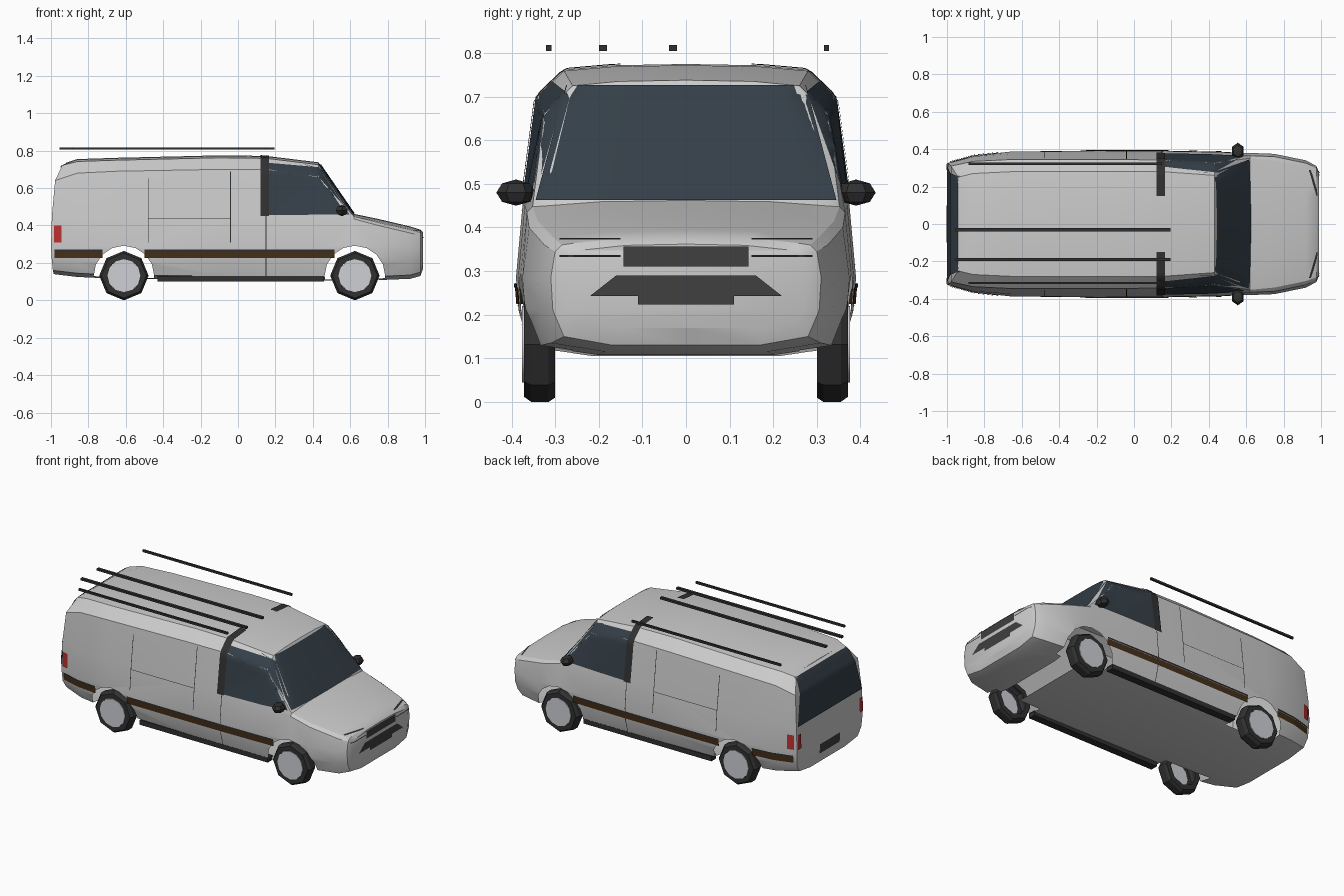
import bpy, bmesh, math
from mathutils import Vector, Matrix
from mathutils.bvhtree import BVHTree

if "Cube" in bpy.data.objects:
    bpy.data.objects.remove(bpy.data.objects["Cube"])


def colour(name, rgb):
    m = bpy.data.materials.new(name)
    m.diffuse_color = (*rgb, 1)
    m.use_nodes = True
    m.node_tree.nodes["Principled BSDF"].inputs["Base Color"].default_value = m.diffuse_color
    return m


GLASS = colour("glass", (0.035, 0.05, 0.065))
BLACK = colour("black_trim", (0.03, 0.03, 0.03))
TRIM = colour("dark_trim", (0.05, 0.05, 0.05))
BROWN = colour("brown", (0.06, 0.03, 0.01))
RED = colour("red", (0.5, 0.03, 0.03))
HUB = colour("hub_silver", (0.62, 0.63, 0.66))


def add(name, bm, mat=None, angle=35):
    me = bpy.data.meshes.new(name)
    bm.to_mesh(me)
    bm.free()
    ob = bpy.data.objects.new(name, me)
    bpy.context.collection.objects.link(ob)
    if mat:
        me.materials.append(mat)
    if angle:
        bpy.ops.object.select_all(action='DESELECT')
        ob.select_set(True)
        bpy.context.view_layer.objects.active = ob
        bpy.ops.object.shade_smooth_by_angle(angle=math.radians(angle))
    return ob


# Body: lofted cross-sections from tail to nose
# x, z bottom, w bottom, w max, w belt, z belt, w shoulder, z shoulder, w roof, z roof
STATIONS = [
    (-1.0, .14, .29, .325, .325, .45, .31, .64, .25, .735),
    (-.86, .125, .33, .365, .36, .45, .335, .68, .27, .755),
    (-.65, .115, .355, .388, .375, .45, .345, .69, .28, .762),
    (-.1, .11, .36, .39, .375, .45, .345, .70, .28, .775),
    (.15, .108, .36, .39, .375, .45, .342, .70, .28, .772),
    (.43, .106, .36, .385, .37, .45, .325, .66, .26, .738),
    (.62, .105, .355, .38, .365, .435, .352, .448, .33, .462),
    (.75, .108, .34, .375, .36, .40, .34, .415, .29, .435),
    (.92, .115, .31, .34, .325, .36, .305, .378, .27, .395),
    (.975, .13, .28, .31, .30, .345, .285, .36, .25, .378),
    (.99, .17, .25, .275, .27, .33, .26, .345, .23, .362)]
TAIL_X = [-.985, -.985, -.99, -.995, -1.0, -.995, -.978, -.94, -.92, -.92]


def half_section(s):
    x, zb, wb, wm, wk, zk, ws, zs, wt, zt = s
    return [(0, zb), (wb * .6, zb), (wb, zb + .02), (wm * .985, .21), (wm, .285),
            (wk, zk), (ws, zs), (wt, zt - .013), (wt * .6, zt - .003), (0, zt)]


bm = bmesh.new()
rings = []
for k, s in enumerate(STATIONS):
    h = half_section(s)
    xs = TAIL_X if k == 0 else [s[0]] * len(h)
    right = [bm.verts.new((x, -y, z)) for x, (y, z) in zip(xs, h)]
    left = [bm.verts.new((x, y, z)) for x, (y, z) in list(zip(xs, h))[1:-1]]
    rings.append(right + left[::-1])
n = len(rings[0])
for a, b in zip(rings, rings[1:]):
    for i in range(n):
        bm.faces.new((a[i], a[(i + 1) % n], b[(i + 1) % n], b[i]))
for r in (rings[0], rings[-1]):
    bm.faces.new((r[0], r[1], r[-1]))
    for i in range(1, 8):
        bm.faces.new((r[i], r[i + 1], r[n - i - 1], r[n - i]))
    bm.faces.new((r[8], r[9], r[10]))
bmesh.ops.recalc_face_normals(bm, faces=bm.faces)
tree = BVHTree.FromBMesh(bm)
body = add("body", bm, angle=None)

# Wheel arches: cut, then open the shell
WHEELS_X, AXLE_Z, ARCH = (-.61, .625), .13, .162
bm = bmesh.new()
for wx in WHEELS_X:
    for sy in (-1, 1):
        bmesh.ops.create_cone(bm, cap_ends=True, segments=16, radius1=ARCH, radius2=ARCH, depth=.2,
                              matrix=Matrix.Translation((wx, sy * .36, AXLE_Z)) @ Matrix.Rotation(math.pi / 2, 4, 'X'))
cutter = add("arch_cutter", bm, angle=None)
cutter.hide_render = True
mod = body.modifiers.new("arches", 'BOOLEAN')
mod.operation, mod.solver, mod.object = 'DIFFERENCE', 'EXACT', cutter
dg = bpy.context.evaluated_depsgraph_get()
bm = bmesh.new()
bm.from_object(body, dg)
inside = [f for f in bm.faces if any(all(math.hypot(v.co.x - wx, v.co.z - AXLE_Z) < ARCH + .001 for v in f.verts)
                                     for wx in WHEELS_X)]
bmesh.ops.delete(bm, geom=inside, context='FACES')
bpy.data.objects.remove(body)
bpy.data.objects.remove(cutter)
add("body", bm, angle=30)

# Panels: grids projected on the body along an axis
VIEWS = {
    "left": (lambda u, v: Vector((u, 2, v)), Vector((0, -1, 0))),
    "right": (lambda u, v: Vector((u, -2, v)), Vector((0, 1, 0))),
    "front": (lambda u, v: Vector((2, u, v)), Vector((-1, 0, 0))),
    "rear": (lambda u, v: Vector((-2, u, v)), Vector((1, 0, 0))),
    "top": (lambda u, v: Vector((u, v, 2)), Vector((0, 0, -1)))}


def panel(name, view, quad, mat, nu=12, nv=8, lift=.004):
    start, d = VIEWS[view]
    a, b, c, e = [Vector(p) for p in quad]
    bm = bmesh.new()
    grid = []
    for j in range(nv + 1):
        row = []
        for i in range(nu + 1):
            p = a.lerp(b, i / nu).lerp(e.lerp(c, i / nu), j / nv)
            hit = tree.ray_cast(start(*p), d)[0]
            row.append(bm.verts.new(hit - d * lift) if hit else None)
        grid.append(row)
    for j in range(nv):
        for i in range(nu):
            q = (grid[j][i], grid[j][i + 1], grid[j + 1][i + 1], grid[j + 1][i])
            if all(q):
                bm.faces.new(q)
    bmesh.ops.recalc_face_normals(bm, faces=bm.faces)
    if sum((f.normal.dot(d) for f in bm.faces)) > 0:
        bmesh.ops.reverse_faces(bm, faces=bm.faces)
    return add(name, bm, mat)


def rect(u0, u1, v0, v1):
    return [(u0, v0), (u1, v0), (u1, v1), (u0, v1)]


# Glass, grille and tail fittings
panel("windscreen", "front", [(-.345, .463), (.345, .463), (.275, .727), (-.275, .727)], GLASS, 20, 12, .006)
panel("rear_window", "rear", [(-.318, .45), (.318, .45), (.255, .724), (-.255, .724)], GLASS, 16, 16, .006)
panel("grille", "front", rect(-.143, .143, .31, .356), TRIM)
panel("air_intake", "front", [(-.22, .243), (.22, .243), (.16, .29), (-.16, .29)], TRIM)
panel("lower_intake", "front", rect(-.11, .11, .223, .245), TRIM)
panel("rear_plate", "rear", rect(-.1, .1, .2, .26), TRIM)

for side, sy in (("left", 1), ("right", -1)):
    # Side glass and pillar
    panel(side + "_window", side, [(.165, .455), (.595, .46), (.43, .712), (.165, .735)], GLASS, 16, 12)
    panel(side + "_pillar", side, rect(.12, .167, .45, .735), BLACK, 3, 12, .006)
    panel(side + "_pillar_top", "top", rect(.12, .165, sy * .15, sy * .335), BLACK, 3, 12, .006)
    # Stripe sections between the arches
    for i, (x0, x1) in enumerate(((-.98, -.725), (-.5, .515))):
        panel(f"{side}_stripe_{i}", side, rect(x0, x1, .225, .262), BROWN, 20, 2)
        panel(f"{side}_stripe_edge_{i}", side, rect(x0, x1, .262, .272), BLACK, 20, 1, .006)
    # Door seams
    for i, r in enumerate(((-.482, -.478, .31, .65), (-.042, -.038, .31, .69),
                           (-.48, -.04, .438, .441), (.148, .152, .13, .45))):
        panel(f"{side}_seam_{i}", side, rect(*r), BLACK, 8, 8, .002)
    # Lamps
    panel(side + "_tail_lamp", side, rect(-.985, -.945, .31, .40), RED, 4, 4, .006)
    panel(side + "_tail_lamp_rear", "rear", rect(sy * .29, sy * .322, .31, .40), RED, 4, 4, .006)
    panel(side + "_lamp_line_low", "front", rect(sy * .15, sy * .29, .332, .337), BLACK, 8, 1)
    panel(side + "_lamp_line_top", "front", rect(sy * .15, sy * .29, .372, .376), BLACK, 8, 1)
    # Door mirror
    bm = bmesh.new()
    bmesh.ops.create_uvsphere(bm, u_segments=6, v_segments=4, radius=1,
                              matrix=Matrix.Translation((.555, sy * .39, .48)) @ Matrix.Diagonal((.036, .045, .03, 1)))
    add(side + "_mirror", bm, BLACK)


def box(name, x0, x1, y0, y1, z0, z1, mat):
    bm = bmesh.new()
    bmesh.ops.create_cube(bm, size=1, matrix=Matrix.Translation(((x0 + x1) / 2, (y0 + y1) / 2, (z0 + z1) / 2))
                          @ Matrix.Diagonal((x1 - x0, y1 - y0, z1 - z0, 1)))
    return add(name, bm, mat)


# Roof rails and side skirts
for i, (y, w, x0, x1) in enumerate(((.322, .012, -.885, .15), (-.03, .018, -.955, .195),
                                    (-.19, .018, -.955, .195), (-.315, .012, -.885, .15))):
    box(f"roof_rail_{i}", x0, x1, y - w / 2, y + w / 2, .805, .818, BLACK)
for sy in (-1, 1):
    y0, y1 = sorted((sy * .315, sy * .362))
    box("side_skirt", -.43, .46, y0, y1, .1, .13, BLACK)

# Wheels: low-sided tyre ring with a hub disc
TYRE = [(.30, .09), (.30, .122), (.315, .132), (.355, .132), (.372, .12), (.372, .088)]
for wx in WHEELS_X:
    for sy in (-1, 1):
        bm = bmesh.new()
        loops = []
        for y, r in TYRE:
            loops.append([bm.verts.new((wx + r * math.cos(t * math.pi / 4), sy * y,
                                        .132 + r * math.sin(t * math.pi / 4))) for t in range(8)])
        for a, b in zip(loops, loops[1:]):
            for i in range(8):
                bm.faces.new((a[i], b[i], b[(i + 1) % 8], a[(i + 1) % 8]))
        if sy > 0:
            bmesh.ops.reverse_faces(bm, faces=bm.faces)
        add("tyre", bm, BLACK, 20)
        bm = bmesh.new()
        bmesh.ops.create_cone(bm, cap_ends=True, segments=12, radius1=.088, radius2=.088, depth=.012,
                              matrix=Matrix.Translation((wx, sy * .37, .132)) @ Matrix.Rotation(math.pi / 2, 4, 'X'))
        add("hub", bm, HUB)
